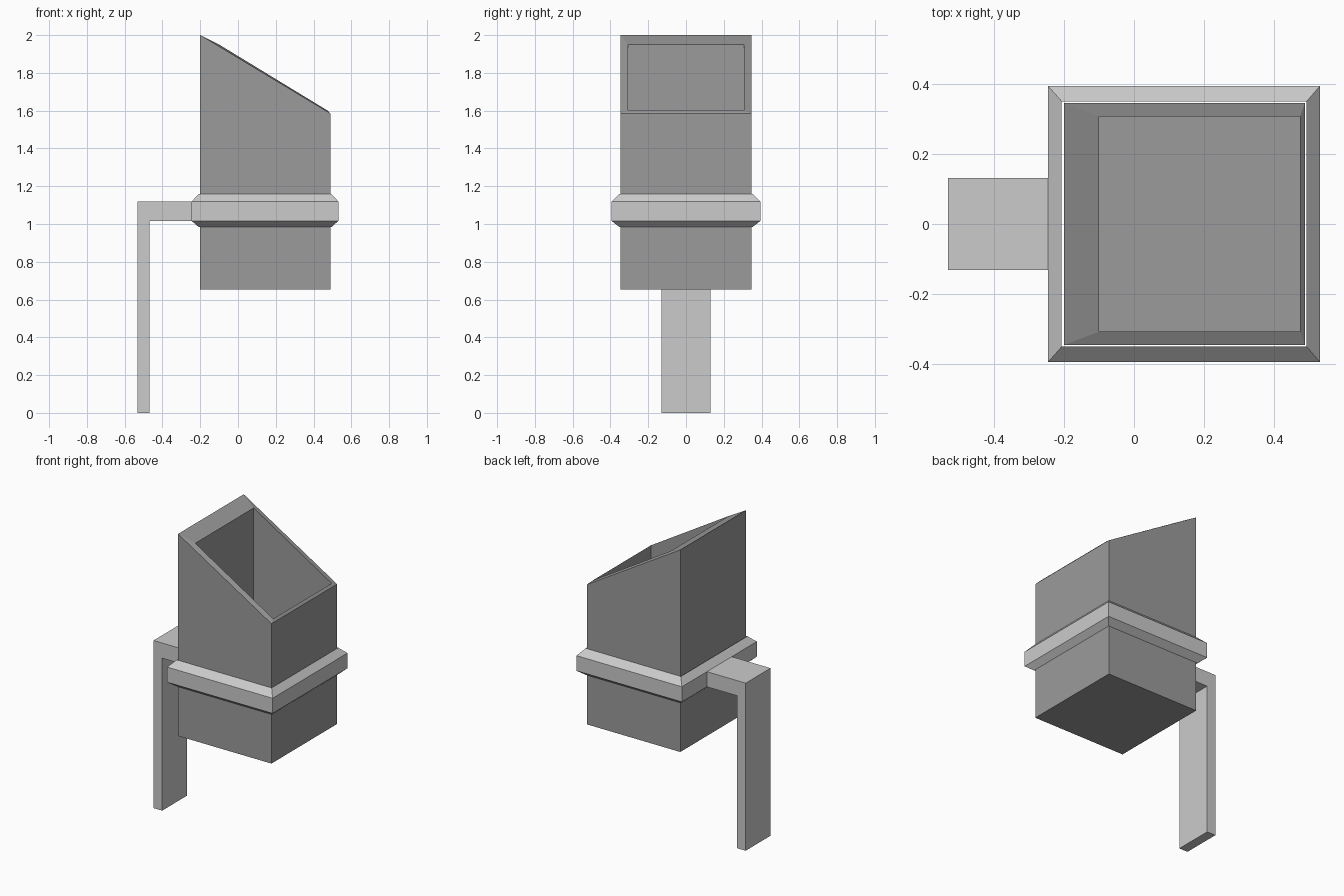
import bpy
import bmesh

if "Cube" in bpy.data.objects:
    bpy.data.objects.remove(bpy.data.objects["Cube"])


def rect(x0, x1, y, z0, z1=None):
    """Rectangular loop; z0 at the left side, z1 at the right side."""
    z1 = z0 if z1 is None else z1
    return [(x0, -y, z0), (x1, -y, z1), (x1, y, z1), (x0, y, z0)]


def loft(name, loops, caps=True, closed=False):
    """Skin a series of equal loops into one flat-faced object."""
    bm = bmesh.new()
    rings = [[bm.verts.new(p) for p in loop] for loop in loops]
    pairs = list(zip(rings, rings[1:]))
    if closed:
        pairs.append((rings[-1], rings[0]))
    for a, b in pairs:
        n = len(a)
        for i in range(n):
            j = (i + 1) % n
            bm.faces.new((a[i], a[j], b[j], b[i]))
    if caps:
        bm.faces.new(rings[0])
        bm.faces.new(rings[-1])
    bmesh.ops.recalc_face_normals(bm, faces=bm.faces)
    mesh = bpy.data.meshes.new(name)
    bm.to_mesh(mesh)
    bm.free()
    obj = bpy.data.objects.new(name, mesh)
    bpy.context.collection.objects.link(obj)
    return obj


# Open bin with a slanted mouth and hollow inside
bin_body = loft("bin_body", [
    rect(-0.20, 0.489, 0.346, 0.652),
    rect(-0.20, 0.489, 0.346, 2.0, 1.585),
    rect(-0.10, 0.475, 0.308, 1.95, 1.60),
    rect(-0.10, 0.475, 0.308, 0.70),
])
dark = bpy.data.materials.new("dark_grey")
dark.diffuse_color = (0.33, 0.33, 0.33, 1)
dark.use_nodes = True
dark.node_tree.nodes["Principled BSDF"].inputs["Base Color"].default_value = dark.diffuse_color
bin_body.data.materials.append(dark)

# Bevelled holding frame, with a hairline gap around the bin
loft("holding_frame", [
    rect(-0.207, 0.494, 0.351, 0.983),
    rect(-0.246, 0.532, 0.395, 1.017),
    rect(-0.246, 0.532, 0.395, 1.118),
    rect(-0.207, 0.494, 0.351, 1.16),
], caps=False, closed=True)

# L-shaped support post and arm
profile = [(-0.532, 0), (-0.468, 0), (-0.468, 1.017),
           (-0.246, 1.017), (-0.246, 1.118), (-0.532, 1.118)]
loft("support_post", [[(x, y, z) for x, z in profile] for y in (-0.131, 0.131)])
